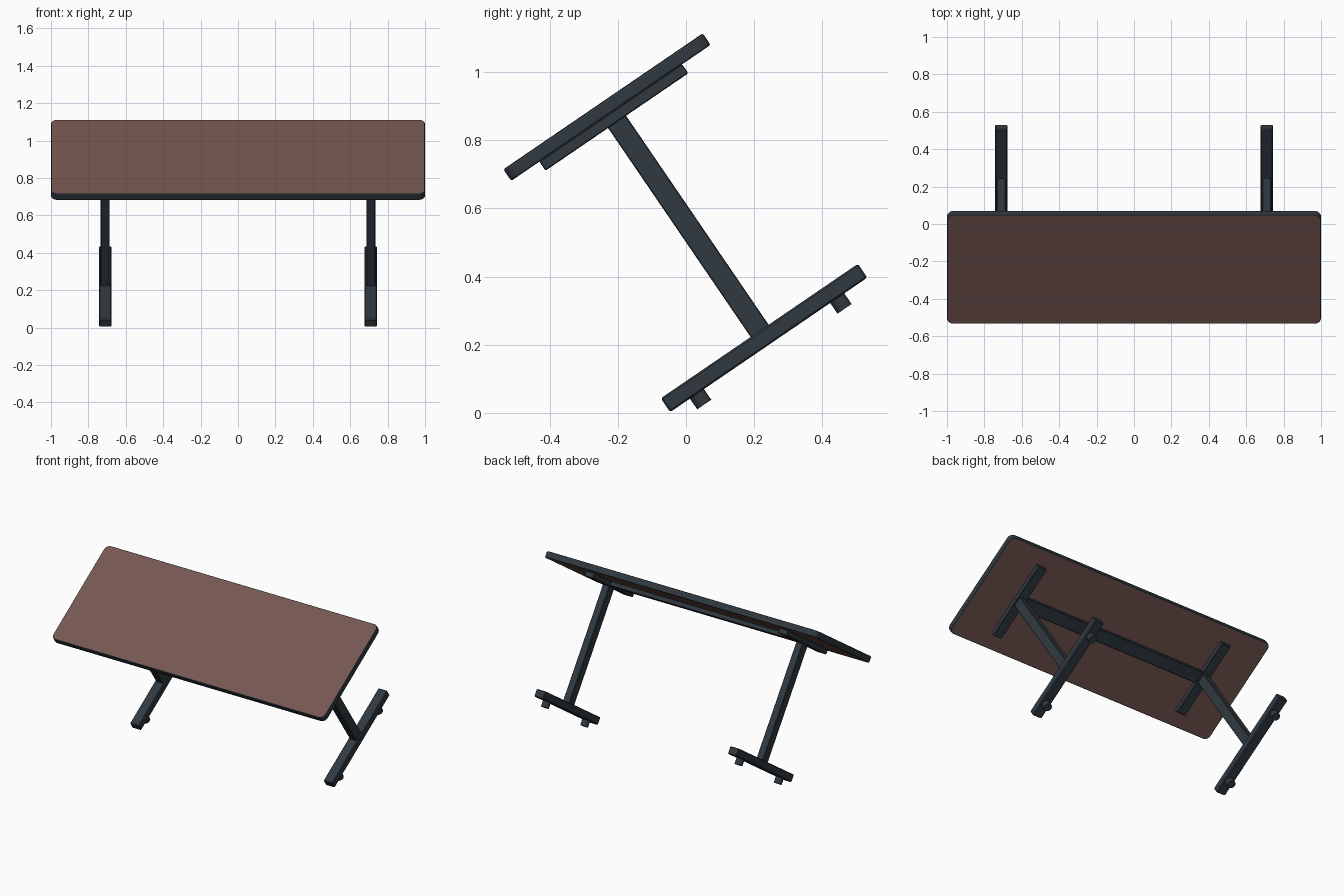
import bpy, bmesh, math
from mathutils import Matrix, Vector

if "Cube" in bpy.data.objects:
    bpy.data.objects.remove(bpy.data.objects["Cube"])

# The whole desk is tipped about the x axis; parts are laid out in desk space
# (x across, u depth, w height) and then rotated.
TILT = Matrix.Rotation(math.radians(34.3), 4, 'X')
MID = 0.314      # depth centre line
LEG_X = 0.71     # leg spacing from centre


def material(name, rgb):
    m = bpy.data.materials.new(name)
    m.diffuse_color = (*rgb, 1)
    m.use_nodes = True
    m.node_tree.nodes["Principled BSDF"].inputs["Base Color"].default_value = m.diffuse_color
    return m


metal = material("dark slate metal", (0.030, 0.042, 0.053))
wood = material("brown board", (0.181, 0.095, 0.082))


def finish(bm, name, mats):
    bmesh.ops.recalc_face_normals(bm, faces=bm.faces[:])
    me = bpy.data.meshes.new(name)
    bm.to_mesh(me)
    bm.free()
    for m in mats:
        me.materials.append(m)
    ob = bpy.data.objects.new(name, me)
    ob.matrix_world = TILT
    bpy.context.collection.objects.link(ob)
    return ob


def cube(lo, hi):
    bm = bmesh.new()
    lo, hi = Vector(lo), Vector(hi)
    size = hi - lo
    bmesh.ops.create_cube(bm, size=1, matrix=Matrix.Translation((lo + hi) / 2) @ Matrix.Diagonal((*size, 1)))
    return bm


def box(name, x, width, u0, u1, w0, w1, bevel=0.003):
    bm = cube((x - width / 2, u0, w0), (x + width / 2, u1, w1))
    bmesh.ops.bevel(bm, geom=bm.edges[:], offset=bevel, segments=1, affect='EDGES')
    return finish(bm, name, [metal])


# Tabletop: rounded corners, softened dark rim, brown faces above and below
bm = cube((-1, MID - 0.354, 0.851), (1, MID + 0.354, 0.892))
upright = [e for e in bm.edges if abs(e.verts[0].co.z - e.verts[1].co.z) > 0.01]
bmesh.ops.bevel(bm, geom=upright, offset=0.035, segments=6, profile=0.5, affect='EDGES')
bm.normal_update()
rim = [e for e in bm.edges if abs(e.verts[0].co.z - e.verts[1].co.z) < 0.001]
bmesh.ops.bevel(bm, geom=rim, offset=0.006, segments=2, profile=0.5, affect='EDGES')
bm.normal_update()
for f in bm.faces:
    f.material_index = 1 if abs(f.normal.z) > 0.99 else 0
finish(bm, "tabletop", [metal, wood])

# Beam joining the two legs under the top
box("cross_beam", 0, 2 * LEG_X, MID - 0.04, MID + 0.04, 0.823, 0.852)

# Leg assemblies
for side, s in (("left", -1), ("right", 1)):
    x = s * LEG_X
    box(side + "_top_support", x, 0.065, 0.06, 0.567, 0.819, 0.852)
    box(side + "_column", x, 0.048, MID - 0.032, MID + 0.032, 0.07, 0.825)
    box(side + "_foot", x, 0.066, -0.037, 0.663, 0.028, 0.077, 0.005)
    for end, u in (("front", 0.058), ("back", 0.556)):
        bm = bmesh.new()
        bmesh.ops.create_cone(bm, cap_ends=True, segments=16, radius1=0.025, radius2=0.025,
                              depth=0.045, matrix=Matrix.Translation((x, u, 0.0125)))
        finish(bm, f"{side}_{end}_pad", [metal])
